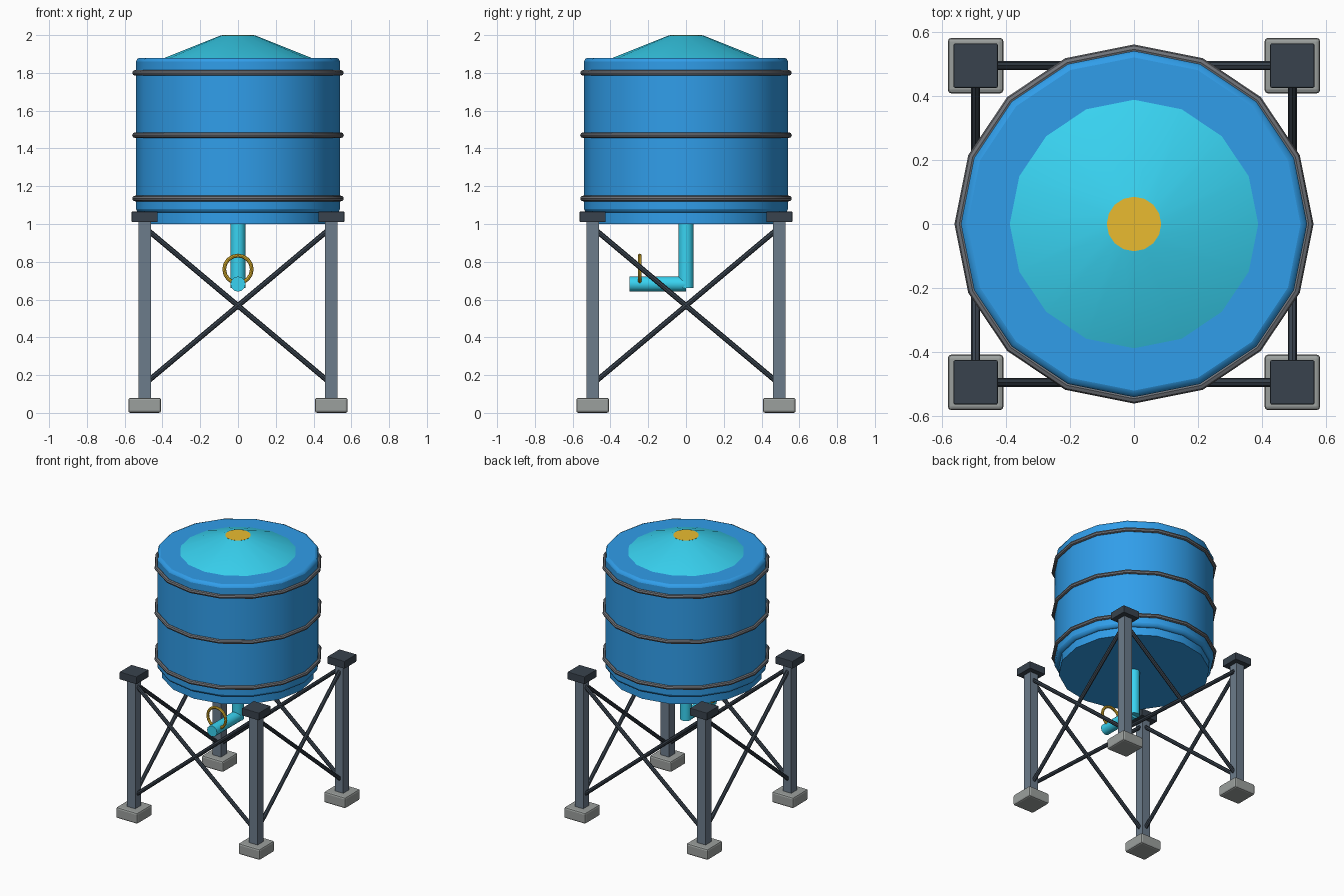
import bpy, math
from mathutils import Vector

if "Cube" in bpy.data.objects:
    bpy.data.objects.remove(bpy.data.objects["Cube"])


def material(name, rgb):
    m = bpy.data.materials.new(name)
    m.diffuse_color = (*rgb, 1)
    m.use_nodes = True
    m.node_tree.nodes["Principled BSDF"].inputs["Base Color"].default_value = m.diffuse_color
    return m


BLUE = material("blue", (0.03, 0.34, 0.82))
CYAN = material("cyan", (0.04, 0.65, 0.88))
YELLOW = material("yellow", (0.82, 0.50, 0.03))
STEEL = material("steel", (0.15, 0.20, 0.26))
DARK = material("dark_steel", (0.04, 0.055, 0.075))
BAND = material("band_grey", (0.16, 0.17, 0.19))
STONE = material("concrete", (0.33, 0.35, 0.34))


def finish(name, mat, bevel=0, segments=2, smooth=False):
    o = bpy.context.object
    o.name = name
    o.data.materials.append(mat)
    if smooth:
        bpy.ops.object.shade_smooth_by_angle(angle=math.radians(35))
    if bevel:
        b = o.modifiers.new("bevel", "BEVEL")
        b.width = bevel
        b.segments = segments
        b.limit_method = "ANGLE"
        b.angle_limit = math.radians(40)
    return o


def box(name, centre, size, mat, bevel=0):
    bpy.ops.mesh.primitive_cube_add(size=1, location=centre)
    bpy.context.object.scale = size
    bpy.ops.object.transform_apply(location=False, rotation=False, scale=True)
    return finish(name, mat, bevel)


def rod(name, a, b, r, mat, sides=12, r2=None, bevel=0):
    a, b = Vector(a), Vector(b)
    d = b - a
    bpy.ops.mesh.primitive_cone_add(
        vertices=sides, radius1=r, radius2=r if r2 is None else r2,
        depth=d.length, location=(a + b) / 2,
        rotation=d.to_track_quat("Z", "Y").to_euler())
    return finish(name, mat, bevel, smooth=True)


def ring(name, centre, major, minor, mat, sides, rot=(0, 0, 0)):
    bpy.ops.mesh.primitive_torus_add(
        major_radius=major, minor_radius=minor, major_segments=sides,
        minor_segments=8, location=centre, rotation=rot)
    return finish(name, mat, smooth=True)


# Tank, base and roof
rod("tank_base", (0, 0, 1.0), (0, 0, 1.07), 0.51, BLUE, 16)
rod("tank_body", (0, 0, 1.06), (0, 0, 1.88), 0.54, BLUE, 16, bevel=0.02)
rod("tank_roof", (0, 0, 1.875), (0, 0, 1.999), 0.40, CYAN, 16, r2=0.09)
rod("roof_cap", (0, 0, 1.96), (0, 0, 2.0), 0.085, YELLOW, 16)
for i, z in enumerate((1.135, 1.47, 1.80)):
    ring(f"tank_hoop_{i + 1}", (0, 0, z), 0.545, 0.015, BAND, 16)

# Legs with feet and cap plates
L = 0.494
corners = [(-L, -L), (L, -L), (L, L), (-L, L)]
for i, (x, y) in enumerate(corners):
    box(f"foot_{i + 1}", (x, y, 0.04), (0.174, 0.174, 0.08), STONE, 0.012)
    box(f"leg_{i + 1}", (x, y, 0.545), (0.068, 0.068, 0.95), STEEL)
    box(f"leg_cap_{i + 1}", (x, y, 1.038), (0.138, 0.138, 0.055), DARK, 0.004)

# Crossed braces on every side
for i in range(4):
    p, q = Vector((*corners[i], 0)), Vector((*corners[(i + 1) % 4], 0))
    p, q = p.lerp(q, 0.02), q.lerp(p, 0.02)
    low, high = Vector((0, 0, 0.17)), Vector((0, 0, 0.965))
    rod(f"brace_{i + 1}_a", p + low, q + high, 0.014, DARK, 8)
    rod(f"brace_{i + 1}_b", p + high, q + low, 0.014, DARK, 8)

# Outlet pipe and valve wheel
rod("down_pipe", (0, 0, 1.02), (0, 0, 0.66), 0.04, CYAN, 12)
rod("outlet_pipe", (0, 0, 0.682), (0, -0.30, 0.682), 0.04, CYAN, 12)
ring("valve_wheel", (0, -0.245, 0.76), 0.073, 0.01, YELLOW, 16, (math.pi / 2, 0, 0))
